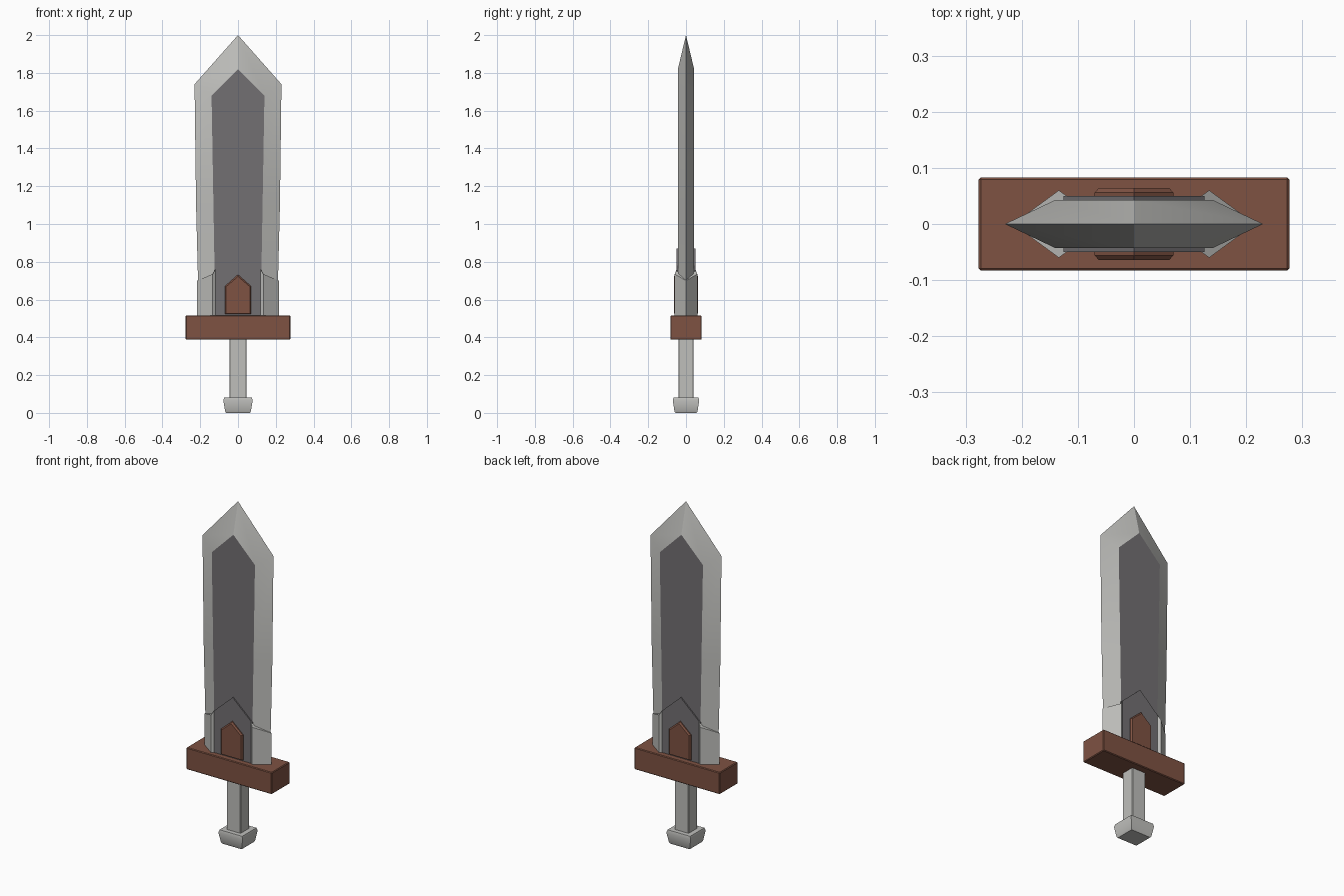
import bpy, bmesh, math

if "Cube" in bpy.data.objects:
    bpy.data.objects.remove(bpy.data.objects["Cube"])


def material(name, rgb):
    m = bpy.data.materials.new(name)
    m.diffuse_color = (*rgb, 1)
    m.use_nodes = True
    m.node_tree.nodes["Principled BSDF"].inputs["Base Color"].default_value = m.diffuse_color
    return m


LIGHT = material("light_steel", (0.52, 0.52, 0.50))
DARK = material("dark_steel", (0.17, 0.16, 0.17))
BROWN = material("brown_wood", (0.21, 0.085, 0.055))


def loft(name, rings, side, cap=None, angle=28, bevel=0):
    """Bridge equal rings of 3D points and close both ends with caps."""
    bm = bmesh.new()
    vs = [[bm.verts.new(p) for p in r] for r in rings]
    for a, b in zip(vs, vs[1:]):
        for i in range(len(a)):
            j = (i + 1) % len(a)
            bm.faces.new((a[i], a[j], b[j], b[i]))
    for r in (vs[0], vs[-1]):
        bm.faces.new(r).material_index = 1 if cap else 0
    bmesh.ops.recalc_face_normals(bm, faces=bm.faces)
    if bevel:
        bmesh.ops.bevel(bm, geom=bm.edges[:], offset=bevel, segments=1, affect='EDGES')
    me = bpy.data.meshes.new(name)
    bm.to_mesh(me)
    bm.free()
    for m in (side, cap):
        if m:
            me.materials.append(m)
    ob = bpy.data.objects.new(name, me)
    bpy.context.collection.objects.link(ob)
    bpy.ops.object.select_all(action='DESELECT')
    ob.select_set(True)
    bpy.context.view_layer.objects.active = ob
    bpy.ops.object.shade_smooth_by_angle(angle=math.radians(angle))
    # the flat caps keep crisp borders
    for p in me.polygons:
        if p.material_index == 1:
            p.use_smooth = False
    return ob


def outline(half, y):
    """Half outline (x, z) from base to tip, mirrored to a closed ring."""
    return [(x, y, z) for x, z in half] + [(-x, y, z) for x, z in half[-2::-1]]


def rect(x, y, z):
    return [(x, y, z), (-x, y, z), (-x, -y, z), (x, -y, z)]


# blade: sharp rim at the middle, flat dark face on both sides
rim = [(0.206, 0.48), (0.213, 0.75), (0.222, 1.1), (0.23, 1.74), (0, 2.0)]
face = [(0.122, 0.48), (0.124, 0.75), (0.13, 1.1), (0.14, 1.68), (0, 1.82)]
loft("blade", [outline(face, -0.043), outline(rim, 0), outline(face, 0.043)], LIGHT, DARK)

# collar: dark pointed plate through the blade
plate = [(0.126, 0.48), (0.126, 0.755), (0, 0.87)]
loft("collar_plate", [outline(plate, -0.05), outline(plate, 0.05)], DARK)

# collar wings wrapping the cutting edges
section = [(0.216, 0, 0.70), (0.134, 0.06, 0.735), (0.12, 0.05, 0.76),
           (0.12, -0.05, 0.76), (0.134, -0.06, 0.735)]
for side, s in (("right", 1), ("left", -1)):
    low = [(s * x, y, 0.48) for x, y, z in section]
    high = [(s * x, y, z) for x, y, z in section]
    loft("collar_wing_" + side, [low, high], LIGHT)

# pointed wooden emblem showing on both faces
base = [(0.07, 0.523), (0.07, 0.67), (0, 0.732)]
front = [(0.063, 0.527), (0.063, 0.668), (0, 0.722)]
loft("emblem", [outline(front, -0.064), outline(base, -0.056),
                outline(base, 0.056), outline(front, 0.064)], BROWN)

# guard, grip and pommel
loft("guard", [rect(0.277, 0.083, 0.388), rect(0.277, 0.083, 0.516)], BROWN, bevel=0.004)
loft("grip", [rect(0.045, 0.04, 0.06), rect(0.045, 0.04, 0.41)], LIGHT, bevel=0.003)
loft("pommel", [rect(0.063, 0.056, 0), rect(0.068, 0.061, 0.008),
                rect(0.078, 0.07, 0.066), rect(0.073, 0.066, 0.082)], LIGHT)
